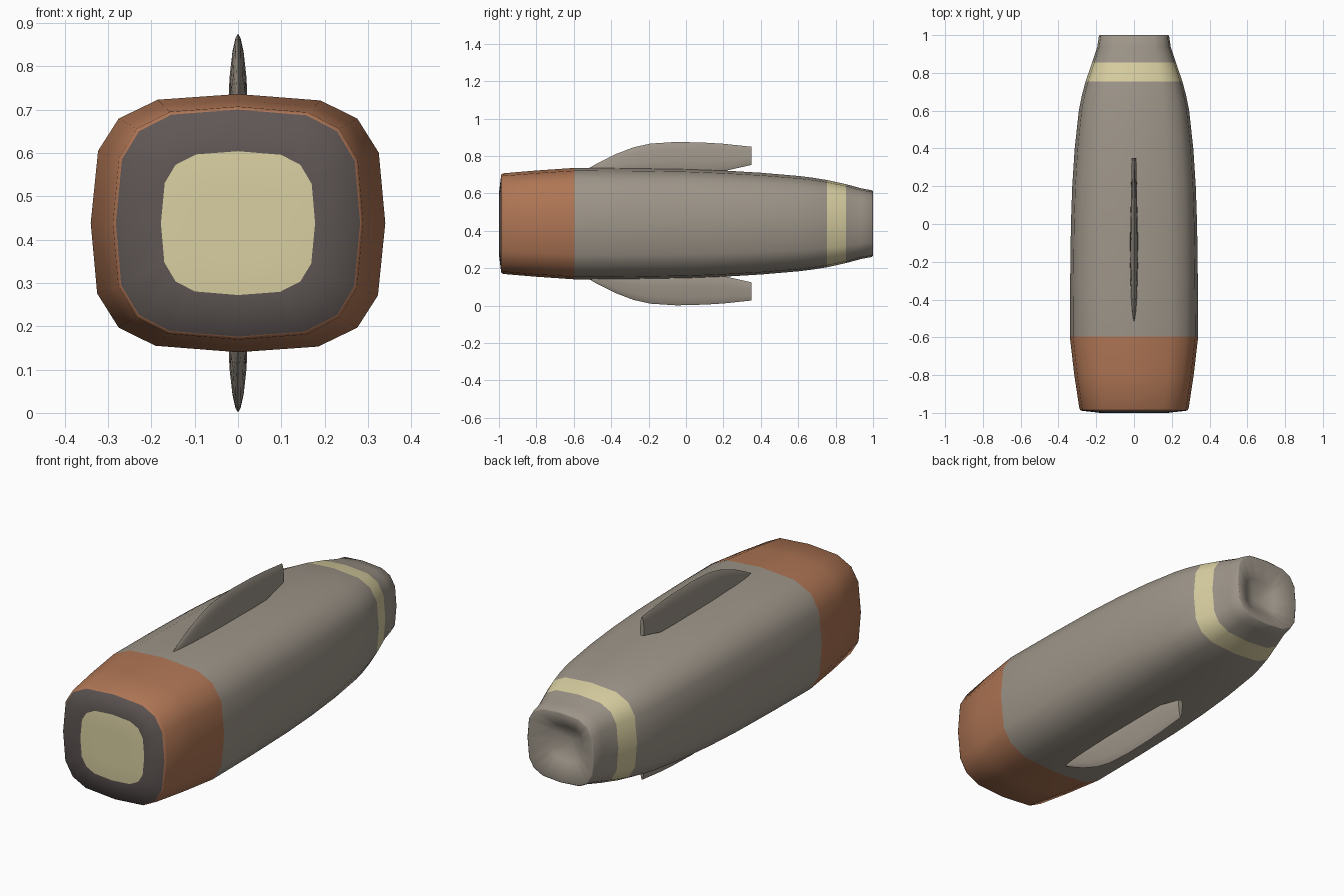
import bpy, bmesh

if "Cube" in bpy.data.objects:
    bpy.data.objects.remove(bpy.data.objects["Cube"])

CZ = 0.438  # height of the body axis


def material(name, rgb):
    m = bpy.data.materials.new(name)
    m.diffuse_color = (*rgb, 1)
    m.use_nodes = True
    m.node_tree.nodes["Principled BSDF"].inputs["Base Color"].default_value = m.diffuse_color
    return m


GREY = material("warm_grey", (0.34, 0.30, 0.25))
COPPER = material("copper", (0.43, 0.18, 0.09))
CREAM = material("cream", (0.70, 0.63, 0.36))
DARK = material("dark_grey", (0.115, 0.095, 0.09))

# Rounded-square outline with 16 sides, from one quarter
QUARTER = [(1, 0), (0.956, 0.545), (0.81, 0.81), (0.56, 0.95)]
OUTLINE = []
for i in range(4):
    for a, b in QUARTER:
        if i % 2:  # the odd quarters swap roles to keep the outline symmetric
            a, b = a, b
        for _ in range(i):
            a, b = -b, a
        OUTLINE.append((a, b))


def build(name, rings, mats, close_start=None, close_end=None):
    """Skin a list of point rings; mats holds (material, slot rule) per band."""
    bm = bmesh.new()
    loops = [[bm.verts.new(p) for p in ring] for ring in rings]
    slots = list(dict.fromkeys(mats))
    n = len(loops[0])
    for k in range(len(loops) - 1):
        for i in range(n):
            j = (i + 1) % n
            f = bm.faces.new((loops[k][i], loops[k][j], loops[k + 1][j], loops[k + 1][i]))
            f.material_index = slots.index(mats[k + 1])
    for loop, tip, mat in ((loops[0], close_start, mats[0]), (loops[-1], close_end, mats[-1])):
        if tip is None:
            fans = [bm.faces.new(loop)]
        else:
            c = bm.verts.new(tip)
            fans = [bm.faces.new((loop[i], loop[(i + 1) % n], c)) for i in range(n)]
        for f in fans:
            f.material_index = slots.index(mat)
    bmesh.ops.recalc_face_normals(bm, faces=bm.faces)
    for f in bm.faces:
        f.smooth = True
    me = bpy.data.meshes.new(name)
    bm.to_mesh(me)
    bm.free()
    for m in slots:
        me.materials.append(m)
    ob = bpy.data.objects.new(name, me)
    bpy.context.collection.objects.link(ob)
    return ob


# Body stations: y, half width, half height, colour of the band before it
STATIONS = [
    (-1.0, 0.09, 0.083, CREAM),
    (-1.0, 0.178, 0.166, CREAM),
    (-0.988, 0.282, 0.262, DARK),
    (-0.978, 0.289, 0.269, COPPER),
    (-0.8, 0.316, 0.284, COPPER),
    (-0.595, 0.340, 0.298, COPPER),
    (-0.3, 0.338, 0.297, GREY),
    (0.0, 0.334, 0.292, GREY),
    (0.2, 0.327, 0.284, GREY),
    (0.4, 0.314, 0.272, GREY),
    (0.6, 0.292, 0.255, GREY),
    (0.68, 0.276, 0.245, GREY),
    (0.755, 0.256, 0.233, GREY),
    (0.855, 0.222, 0.211, CREAM),
    (0.94, 0.194, 0.188, GREY),
    (0.995, 0.186, 0.178, GREY),
    (1.0, 0.180, 0.172, GREY),
    (0.95, 0.090, 0.086, GREY),   # hollow tail
]
rings = [[(a * w, y, CZ + b * h) for a, b in OUTLINE] for y, w, h, _ in STATIONS]
build("body", rings, [s[3] for s in STATIONS], (0, -1.0, CZ), (0, 0.90, CZ))

# Fin stations: y, root height, tip height (above the axis), half thickness
FIN = [
    (-0.53, 0.270, 0.290, 0.003),
    (-0.47, 0.270, 0.325, 0.010),
    (-0.38, 0.270, 0.370, 0.016),
    (-0.28, 0.270, 0.408, 0.019),
    (-0.19, 0.270, 0.428, 0.021),
    (-0.05, 0.270, 0.437, 0.020),
    (0.10, 0.270, 0.433, 0.017),
    (0.20, 0.280, 0.427, 0.015),
    (0.35, 0.314, 0.411, 0.012),
]
SECTION = [(0.6, 0), (1, 0.12), (0.95, 0.4), (0.65, 0.75), (0.3, 0.94), (0, 1)]
SECTION += [(-x, t) for x, t in reversed(SECTION[:-1])]
for name, side in (("top_fin", 1), ("bottom_fin", -1)):
    rings = [[(x * w, y, CZ + side * (r + t * (tip - r))) for x, t in SECTION]
             for y, r, tip, w in FIN]
    fin = build(name, rings, [GREY] * len(FIN))
    fin.data.set_sharp_from_angle(angle=1.0)
